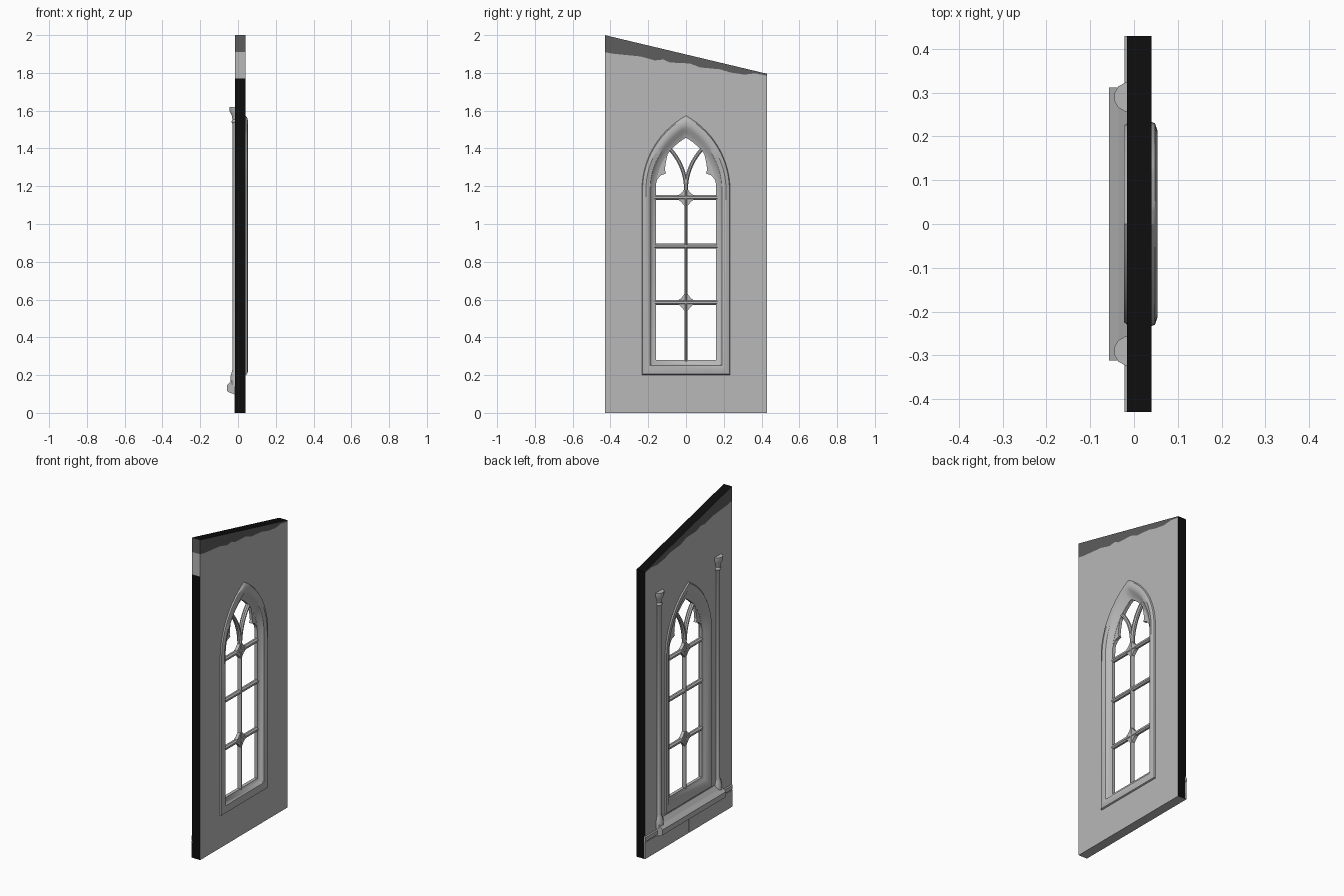
import bpy
import bmesh
from math import sin, cos, acos, pi
from mathutils import Vector

if "Cube" in bpy.data.objects:
    bpy.data.objects.remove(bpy.data.objects["Cube"])


def material(name, value):
    m = bpy.data.materials.new(name)
    m.use_nodes = True
    colour = (value, value, value, 1)
    m.diffuse_color = colour
    bsdf = m.node_tree.nodes["Principled BSDF"]
    bsdf.inputs["Base Color"].default_value = colour
    bsdf.inputs["Roughness"].default_value = 0.9
    return m


STONE = material("grey stone", 0.48)
DARK = material("dark stone", 0.11)
BLACK = material("black edge", 0.004)
MATS = [STONE, DARK, BLACK]
SPRING = 1.18       # height where the arch begins
HALF = 0.43         # half length of the wall


def finish(name, bm, rule=None, smooth=False):
    """Turn a bmesh into an object, colouring faces by a rule."""
    bmesh.ops.recalc_face_normals(bm, faces=bm.faces)
    bm.normal_update()
    if rule:
        for f in bm.faces:
            f.material_index = rule(f)
    mesh = bpy.data.meshes.new(name)
    bm.to_mesh(mesh)
    bm.free()
    for m in MATS:
        mesh.materials.append(m)
    ob = bpy.data.objects.new(name, mesh)
    bpy.context.collection.objects.link(ob)
    bpy.ops.object.select_all(action='DESELECT')
    ob.select_set(True)
    bpy.context.view_layer.objects.active = ob
    if smooth:
        bpy.ops.object.shade_smooth_by_angle(angle=0.6)
    return ob


def loft(name, rings, closed=False, **kw):
    """Skin a list of equal-length vertex rings."""
    bm = bmesh.new()
    loops = [[bm.verts.new(p) for p in r] for r in rings]
    pairs = list(zip(loops, loops[1:]))
    if closed:
        pairs.append((loops[-1], loops[0]))
    else:
        bm.faces.new(loops[0])
        bm.faces.new(loops[-1])
    for a, b in pairs:
        for i in range(len(a)):
            j = (i + 1) % len(a)
            bm.faces.new((a[i], a[j], b[j], b[i]))
    return finish(name, bm, **kw)


def prism(name, pts, x0, x1, **kw):
    return loft(name, [[(x, y, z) for y, z in pts] for x in (x0, x1)], **kw)


def arch(w, rise, bottom, steps=14):
    """Outline of a pointed arch window."""
    r = (w * w + rise * rise) / (2 * w)
    end = acos((r - w) / r)
    left = [(-w, bottom)]
    for i in range(steps + 1):
        t = end * i / steps
        left.append((r - w - r * cos(t), SPRING + r * sin(t)))
    left[-1] = (0, SPRING + rise)
    return left + [(-y, z) for y, z in reversed(left[:-1])]


def bar(name, path, w, d=0.014, cx=0.012):
    """Chamfered bar swept along a path in the wall plane."""
    quarter = [(w, 0.4 * d), (0.4 * w, d)]
    section = quarter + [(-a, b) for a, b in reversed(quarter)]
    section += [(-a, -b) for a, b in section]
    rings = []
    for i, (y, z) in enumerate(path):
        a, b = path[max(i - 1, 0)], path[min(i + 1, len(path) - 1)]
        t = Vector((b[0] - a[0], b[1] - a[1])).normalized()
        rings.append([(cx + q, y - t.y * p, z + t.x * p) for p, q in section])
    return loft(name, rings)


# Wall: lower body and dark weathered band under the sloping top
ragged = [(-HALF, 1.91), (-0.39, 1.902), (-0.24, 1.887), (-0.165, 1.866),
          (-0.12, 1.871), (-0.085, 1.855), (0.02, 1.85), (0.075, 1.829),
          (0.18, 1.819), (0.235, 1.802), (0.31, 1.791), (0.365, 1.797),
          (HALF, 1.785)]


def wall_rule(f):
    if f.normal.y < -0.9:
        return 0 if f.calc_center_median().z > 1.77 else 2
    return 2 if f.normal.y > 0.9 else 0


def band_rule(f):
    return 2 if f.normal.z > 0.15 or f.normal.y > 0.9 else 1


wall = prism("wall", [(HALF, 0), (-HALF, 0), (-HALF, 1.77)] + ragged,
             -0.016, 0.04, rule=wall_rule)
prism("weathered_band", ragged + [(HALF, 1.795), (-HALF, 2.0)],
      -0.016, 0.04, rule=band_rule)

# Window opening
cutter = prism("opening_cutter", arch(0.2, 0.34, 0.235), -0.1, 0.1)
cutter.hide_render = True
mod = wall.modifiers.new("opening", 'BOOLEAN')
mod.object = cutter
mod.solver = 'EXACT'
bpy.context.view_layer.objects.active = wall
bpy.ops.object.modifier_apply(modifier=mod.name)
bpy.data.objects.remove(cutter)

# Moulded window frame: half width, rise, bottom, depth
steps = [(0.234, 0.395, 0.20, 0.038), (0.230, 0.385, 0.205, 0.048),
         (0.212, 0.36, 0.222, 0.054), (0.19, 0.33, 0.25, 0.047),
         (0.178, 0.31, 0.262, 0.03), (0.16, 0.277, 0.28, 0.022),
         (0.16, 0.277, 0.28, 0.002), (0.178, 0.31, 0.262, -0.005),
         (0.2, 0.34, 0.24, -0.02), (0.224, 0.38, 0.208, -0.023),
         (0.232, 0.39, 0.20, -0.014)]
loft("window_frame",
     [[(x, y, z) for y, z in arch(w, h, b)] for w, h, b, x in steps],
     closed=True, smooth=True)

# Mullion, transoms and flared crossings
bar("mullion", [(0, 0.27), (0, SPRING + 0.03)], 0.009)
for i, z in enumerate((0.585, 0.883, 1.14)):
    bar(f"transom_{i}", [(-0.168, z), (0.168, z)], 0.013)
    if i != 1:
        ts = [2 * pi * k / 24 for k in range(24)]
        star = [(0.068 * cos(t) ** 3, z + 0.068 * sin(t) ** 3) for t in ts]
        prism(f"flared_crossing_{i}", star, 0.002, 0.022)

# Branching tracery with a pointed cusp in each light
for side, s in (("left", 1), ("right", -1)):
    arc = [(s * (0.32 - 0.32 * cos(t)), SPRING + 0.32 * sin(t))
           for t in [0.76 * k / 10 for k in range(11)]]
    bar(f"tracery_branch_{side}", arc, 0.010)
    cusp = [(0.168, 1.19), (0.152, 1.235), (0.135, 1.257), (0.105, 1.268),
            (0.112, 1.285), (0.108, 1.32), (0.095, 1.38), (0.13, 1.36)]
    prism(f"cusp_{side}", [(s * y, z) for y, z in cusp], 0.003, 0.021)

# Half columns on the back face, with base and capital
column = [(0.03, 0.15), (0.03, 0.19), (0.022, 0.215), (0.018, 0.23),
          (0.018, 1.53), (0.024, 1.54), (0.018, 1.552), (0.022, 1.575),
          (0.034, 1.598), (0.034, 1.62)]
for side, s in (("left", 1), ("right", -1)):
    rings = [[(-0.012 + r * cos(a), s * 0.29 + r * sin(a), z)
              for a in [2 * pi * (k + 0.5) / 12 for k in range(12)]]
             for r, z in column]
    loft(f"column_{side}", rings, smooth=True)


def ledge(name, profile, y0, y1):
    return loft(name, [[(x, y, z) for x, z in profile] for y in (y0, y1)])


# Sloping sill, string course and two plinth slabs
ledge("sill", [(-0.01, 0.205), (-0.035, 0.17), (-0.057, 0.148),
               (-0.057, 0.115), (-0.045, 0.108), (-0.01, 0.095)], -0.312, 0.312)
ledge("string_course", [(-0.01, 0.145), (-0.022, 0.135), (-0.022, 0.11),
                        (-0.01, 0.1)], -HALF, HALF)
for side, s in (("left", 1), ("right", -1)):
    ledge(f"plinth_{side}", [(-0.01, 0), (-0.019, 0), (-0.019, 0.104),
                             (-0.01, 0.104)], s * 0.002, s * HALF)
